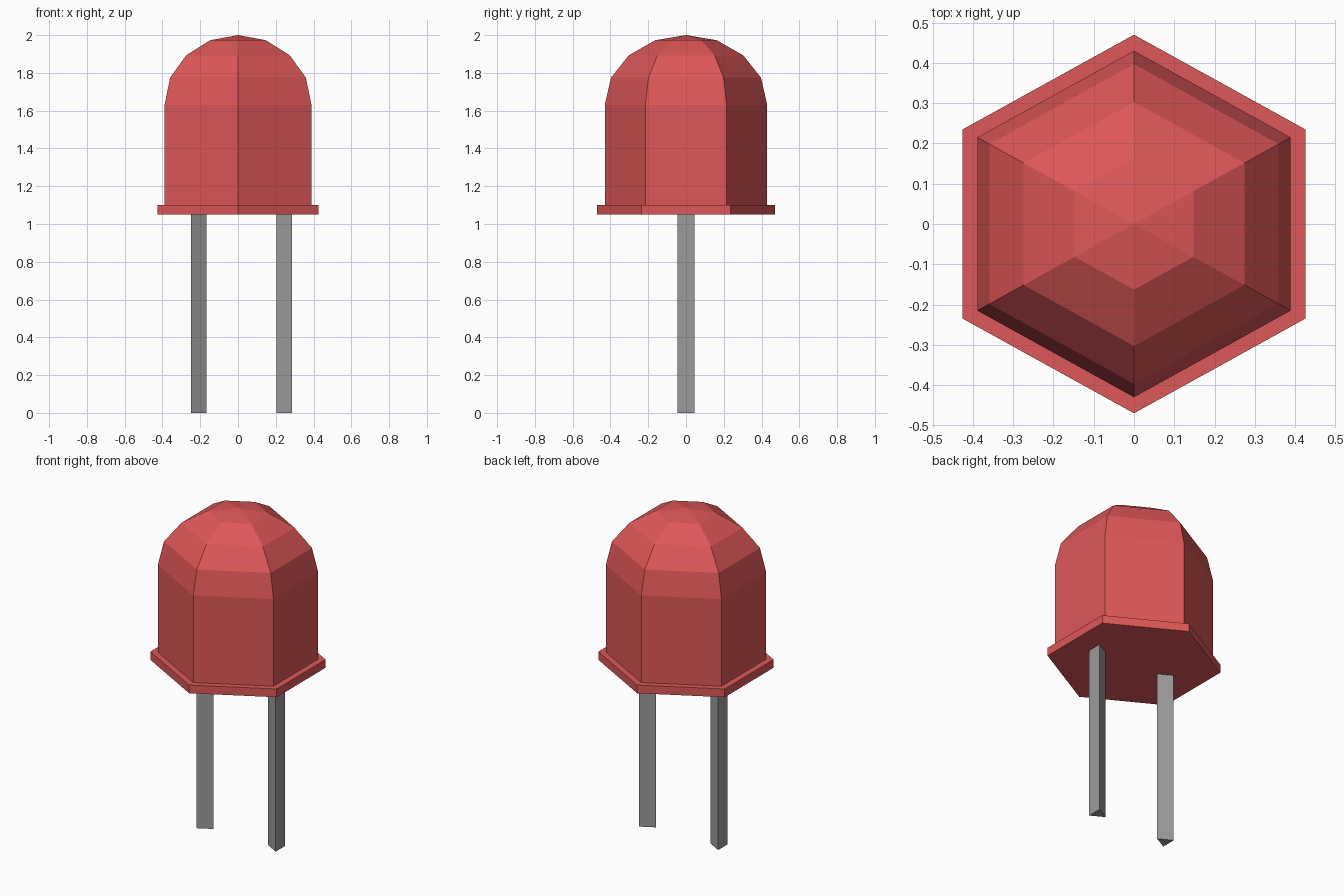
import bpy, bmesh, math

if "Cube" in bpy.data.objects:
    bpy.data.objects.remove(bpy.data.objects["Cube"])

X_STRETCH = 1.045  # the model is slightly wider in x than a regular hexagon


def material(name, rgb):
    m = bpy.data.materials.new(name)
    m.diffuse_color = (*rgb, 1.0)
    m.use_nodes = True
    m.node_tree.nodes["Principled BSDF"].inputs["Base Color"].default_value = m.diffuse_color
    return m


RED = material("red plastic", (0.73, 0.095, 0.095))
GREY = material("grey metal", (0.33, 0.33, 0.33))


def lathe(name, profile, sides, mat, x=0.0, turn=0.0):
    """Faceted solid from (radius, z) rings; radius 0 at the end makes a point."""
    bm = bmesh.new()
    rings = []
    for r, z in profile:
        n = sides if r > 0 else 1
        rings.append([bm.verts.new((x + X_STRETCH * r * math.cos(turn + math.tau * i / sides),
                                    r * math.sin(turn + math.tau * i / sides), z))
                      for i in range(n)])
    for a, b in zip(rings, rings[1:]):
        for i in range(sides):
            j = (i + 1) % sides
            if len(b) == 1:
                bm.faces.new((a[i], a[j], b[0]))
            else:
                bm.faces.new((a[i], a[j], b[j], b[i]))
    for ring in (rings[0], rings[-1]):
        if len(ring) > 1:
            bm.faces.new(ring)
    bmesh.ops.recalc_face_normals(bm, faces=bm.faces)
    me = bpy.data.meshes.new(name)
    bm.to_mesh(me)
    bm.free()
    me.materials.append(mat)
    ob = bpy.data.objects.new(name, me)
    bpy.context.collection.objects.link(ob)
    return ob


# Six-sided domed lens
lathe("lens", [(0.43, 1.10), (0.43, 1.63), (0.397, 1.775), (0.303, 1.893),
               (0.163, 1.973), (0, 2.0)], 6, RED, turn=math.pi / 2)
# Thin rim under the lens
lathe("rim", [(0.47, 1.05), (0.47, 1.10)], 6, RED, turn=math.pi / 2)

# Two triangular legs, pointing towards each other
for name, x, turn in (("left_leg", -0.221, 0.0), ("right_leg", 0.258, math.pi)):
    lathe(name, [(0.052, 0.0), (0.052, 1.05)], 3, GREY, x=x, turn=turn)
